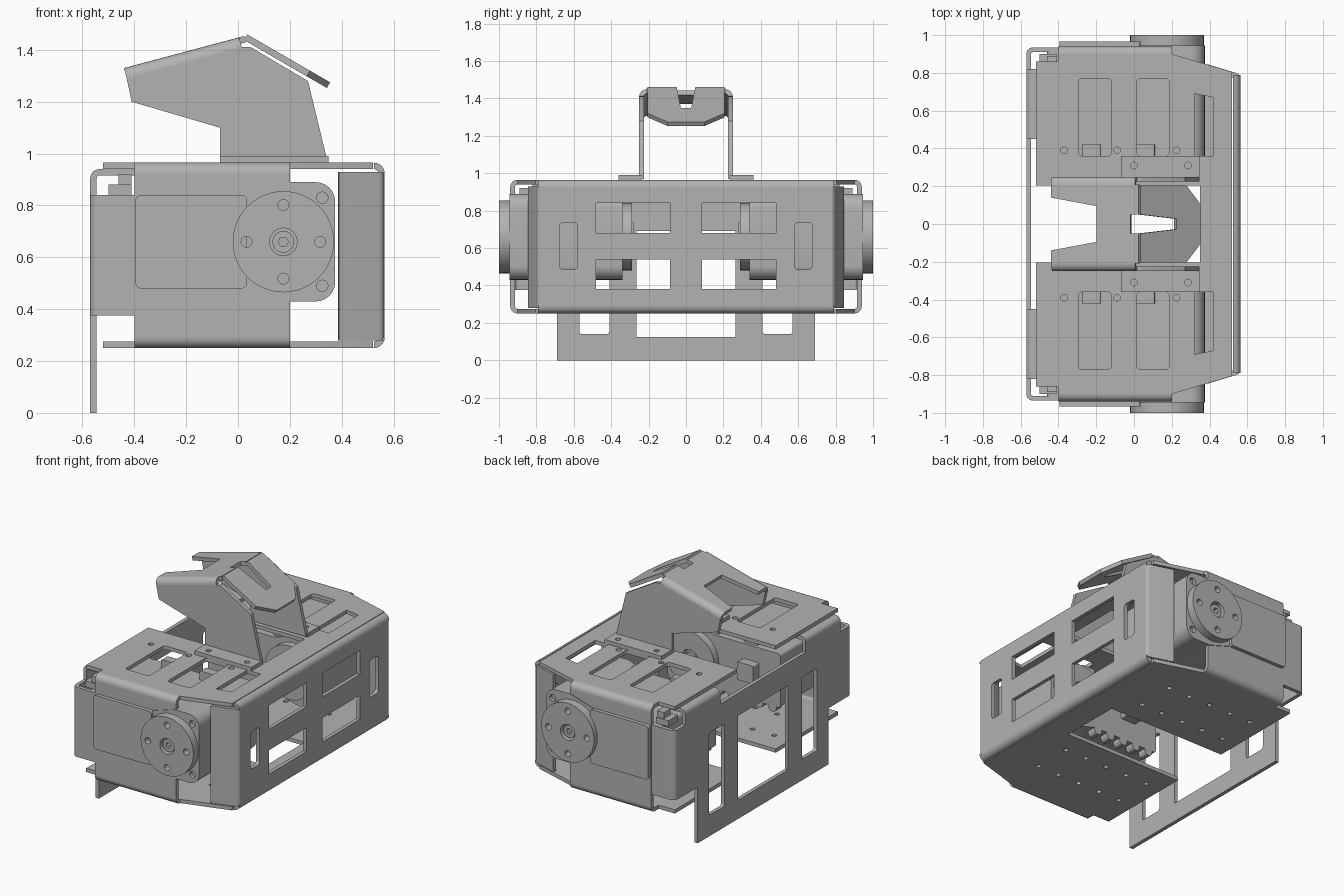
import bpy, bmesh
from math import sin, cos, pi, radians
from mathutils import Matrix, Vector

cube = bpy.data.objects.get("Cube")
if cube:
    bpy.data.objects.remove(cube, do_unlink=True)

grey = bpy.data.materials.new("satin grey metal")
grey.use_nodes = True
GREY = (0.45, 0.45, 0.45, 1)
grey.diffuse_color = GREY
grey.node_tree.nodes["Principled BSDF"].inputs["Base Color"].default_value = GREY

X, Y, Z = Vector((1, 0, 0)), Vector((0, 1, 0)), Vector((0, 0, 1))
AXES = {"x": (Y, Z, X), "y": (X, Z, Y), "z": (X, Y, Z)}
T = 0.025  # sheet thickness
made = []


def sheet(name, loops, origin, u, v, depth):
    """Outline with holes, drawn along u and v and thickened evenly about origin."""
    curve = bpy.data.curves.new(name, "CURVE")
    curve.dimensions, curve.fill_mode, curve.extrude = "2D", "BOTH", depth / 2
    for loop in loops:
        spline = curve.splines.new("POLY")
        spline.points.add(len(loop) - 1)
        for p, (a, b) in zip(spline.points, loop):
            p.co = (a, b, 0, 1)
        spline.use_cyclic_u = True
    temp = bpy.data.objects.new(name + "_outline", curve)
    bpy.context.collection.objects.link(temp)
    bpy.context.view_layer.update()
    mesh = bpy.data.meshes.new_from_object(
        temp.evaluated_get(bpy.context.evaluated_depsgraph_get()))
    bpy.data.objects.remove(temp, do_unlink=True)
    frame = Matrix((u, v, u.cross(v))).transposed().to_4x4()
    frame.translation = origin
    mesh.transform(frame)
    bm = bmesh.new()
    bm.from_mesh(mesh)
    bmesh.ops.remove_doubles(bm, verts=bm.verts, dist=1e-5)
    bmesh.ops.recalc_face_normals(bm, faces=bm.faces)
    bm.to_mesh(mesh)
    bm.free()
    mesh.materials.clear()
    mesh.materials.append(grey)
    ob = bpy.data.objects.new(name, mesh)
    bpy.context.collection.objects.link(ob)
    made.append(ob)


def slab(name, loops, axis, lo, hi):
    u, v, n = AXES[axis]
    sheet(name, loops, n * ((lo + hi) / 2), u, v, abs(hi - lo))


def arc(u, v, r, a0, a1, n=6):
    return [(u + r * cos(radians(a0 + (a1 - a0) * i / n)),
             v + r * sin(radians(a0 + (a1 - a0) * i / n))) for i in range(n + 1)]


def circle(u, v, r, n=32):
    return arc(u, v, r, 0, 360, n)[:-1]


def rect(u0, u1, v0, v1, r=0.0):
    if not r:
        return [(u0, v0), (u1, v0), (u1, v1), (u0, v1)]
    return (arc(u1 - r, v1 - r, r, 0, 90) + arc(u0 + r, v1 - r, r, 90, 180)
            + arc(u0 + r, v0 + r, r, 180, 270) + arc(u1 - r, v0 + r, r, 270, 360))


def bend(u, v, r, a0):
    """Quarter ring cross-section of a sheet bend."""
    return arc(u, v, r, a0, a0 + 90) + arc(u, v, r - T, a0 + 90, a0)


def flip(loop, s):
    return [(a, b * s) for a, b in loop]


def both(half):
    """Close a half outline, mirrored in its second coordinate."""
    return half + [(a, -b) for a, b in reversed(half)]


def swap(loop):
    return [(b, a) for a, b in loop]


# Main shell: top and bottom plates with a rear-open notch
R = 0.04
outline = both([(0.35, 0.205), (-0.52, 0.205), (-0.52, 0.86), (-0.4, 0.86),
                (-0.4, 0.9), (0.2, 0.9), (0.52, 0.805)])
outline = outline[1:7] + outline[7:13] + [(0.35, -0.205), (0.35, 0.205)]
top_holes, bottom_holes = [], []
for s in (1, -1):
    top_holes += [flip(h, s) for h in (
        rect(-0.295, -0.12, 0.36, 0.77, 0.02), rect(0.015, 0.185, 0.36, 0.77, 0.02),
        [(0.32, 0.36), (0.42, 0.36), (0.42, 0.67), (0.32, 0.69)],
        circle(-0.37, 0.39, 0.018, 12), circle(-0.09, 0.39, 0.018, 12),
        circle(0.225, 0.39, 0.018, 12))]
    bottom_holes += [circle(-0.4 + 0.16 * i, s * y, 0.016, 12)
                     for i in range(5) for y in (0.36, 0.62)]
slab("shell_top", [outline] + top_holes, "z", 0.94, 0.965)
slab("shell_bottom", [outline] + bottom_holes, "z", 0.25, 0.275)

# Main shell: windowed end plate and its bends
windows = []
for s in (1, -1):
    windows += [swap(flip(swap(h), s)) for h in (
        rect(0.085, 0.48, 0.68, 0.84), rect(0.085, 0.48, 0.38, 0.54),
        rect(0.58, 0.675, 0.485, 0.735, 0.02))]
slab("shell_end", [rect(-0.78, 0.78, 0.25 + R, 0.965 - R)] + windows, "x", 0.54, 0.565)
slab("shell_top_bend", [bend(0.525, 0.965 - R, R, 0)], "y", -0.79, 0.79)
slab("shell_bottom_bend", [bend(0.525, 0.25 + R, R, 270)], "y", -0.79, 0.79)

for s, side in ((-1, "front"), (1, "rear")):
    # Slanted end lips and side flanges of the shell
    lip = arc(0.535, 0.77, 0.03, 0, 75) + [(0.39, 0.845), (0.385, 0.822), (0.54, 0.77)]
    slab(side + "_end_lip", [flip(lip, s)], "z", 0.28, 0.93)
    slab(side + "_side_flange", [rect(-0.4, 0.2, 0.25 + R, 0.965 - R)], "y",
         s * 0.915, s * 0.94)
    for z, a, part in ((0.965 - R, 0, "top"), (0.25 + R, 270, "bottom")):
        loop = [(y * s, v) for y, v in bend(0.94 - R, z, R, a)]
        slab(f"{side}_{part}_flange_bend", [loop], "x", -0.4, 0.2)

    # Servo case, raised cover and round drive end
    slab(side + "_servo_case", [rect(-0.46, 0.3, 0.48, 0.84, 0.02)], "y", s * 0.34, s * 0.93)
    slab(side + "_servo_cover", [rect(-0.395, 0.035, 0.48, 0.84, 0.02)], "y",
         s * 0.9, s * 0.965)
    drive = (arc(0.3, 0.815, 0.075, 0, 90) + [(0.19, 0.89), (0.03, 0.84), (0.03, 0.48), (0.19, 0.43)]
             + arc(0.3, 0.505, 0.075, 270, 360))
    slab(side + "_servo_drive_end", [drive], "y", s * 0.34, s * 0.92)
    slab(side + "_servo_drive_cap", [drive] + [circle(0.325, z, 0.022, 16) for z in (0.83, 0.49)],
         "y", s * 0.92, s * 0.945)
    slab(side + "_servo_corner", [rect(-0.5, -0.41, 0.84, 0.88)], "y", s * 0.8, s * 0.9)
    slab(side + "_servo_corner_step", [rect(-0.46, -0.41, 0.88, 0.92)], "y", s * 0.82, s * 0.89)

    # Drive horn, centre screw and inner idler
    cx, cz = 0.175, 0.66
    holes = [circle(cx + 0.142 * cos(k * pi / 2), cz + 0.142 * sin(k * pi / 2), 0.021, 16)
             for k in range(4)]
    slab(side + "_horn", [circle(cx, cz, 0.195, 48), circle(cx, cz, 0.053, 24)] + holes,
         "y", s * 0.94, s)
    slab(side + "_horn_screw", [circle(cx, cz, 0.042, 24), circle(cx, cz, 0.02, 6)], "y",
         s * 0.94, s * 0.985)
    slab(side + "_idler", [circle(cx, cz, 0.18, 40), circle(cx, cz, 0.06, 24)], "y",
         s * 0.29, s * 0.34)
    slab(side + "_idler_screw", [circle(cx, cz, 0.04, 24)], "y", s * 0.3, s * 0.34)

    # Cable sockets and small bosses on the inner half
    for i, x in enumerate((-0.225, 0.06)):
        slab(f"{side}_socket_{i + 1}", [rect(x - 0.05, x + 0.05, 0.83, 0.9, 0.01)], "y",
             s * 0.36, s * 0.42)
    slab(side + "_inner_plug", [rect(-0.3, -0.18, 0.62, 0.74, 0.01)], "y", s * 0.28, s * 0.34)
    for i in range(5):
        slab(f"{side}_boss_{i + 1}", [circle(-0.4 + 0.1 * i, 0.47, 0.03, 12)], "y",
             s * 0.34, s * 0.4)

    # Wrapped side flange and top tab of the back plate
    slab(side + "_back_wrap", [rect(-0.54, -0.4, 0.375, 0.84)], "y", s * 0.91, s * 0.935)
    slab(side + "_back_wrap_bend", [flip(bend(-0.535, 0.9, 0.035, 90), s)], "z", 0.375, 0.84)
    slab(side + "_back_tab", [rect(-0.535, -0.4, 0.915, 0.94)], "y", s * 0.45, s * 0.82)
    slab(side + "_back_tab_bend", [bend(-0.535, 0.905, 0.035, 90)], "y", s * 0.45, s * 0.82)

# Back plate with legs and openings
half = [(0, 0.69), (0.375, 0.69), (0.375, 0.9), (0.84, 0.9), (0.84, 0.82),
        (0.905, 0.82), (0.905, 0.45), (0.84, 0.45)]
gaps = [rect(-0.265, 0.265, 0.125, 0.69)]
gaps += [rect(min(s * 0.41, s * 0.57), max(s * 0.41, s * 0.57), 0.14, 0.69, 0.015) for s in (1, -1)]
slab("back_plate", [swap(both(half))] + gaps, "x", -0.57, -0.545)

# Raised hood: sloped roof with notch and slot
slope = (Vector((0.01, 0, 1.45)) - Vector((-0.44, 0, 1.33))).normalized()
normal = slope.cross(Y)
length = 0.48
start = Vector((-0.44, 0, 1.33))
roof = both([(0.25, 0.095), (0, 0.14), (0, 0.21), (length, 0.21),
             (length, 0.05), (length - 0.045, 0.05)])
sheet("hood_roof", [roof], start - normal * T / 2, slope, Y, T)
for s, side in ((-1, "front"), (1, "rear")):
    loop = [(s * a, b) for a, b in bend(0.21, -R, R, 0)]
    sheet(side + "_hood_bend", [loop], start + slope * (length / 2 - 0.01), Y, normal, length - 0.02)
    # Hood side walls and mounting feet
    wall = [(-0.07, 0.97), (-0.07, 1.1), (-0.41, 1.2), (-0.43, 1.292), (0.02, 1.412),
            (0.05, 1.41), (0.27, 1.28), (0.345, 0.97)]
    slab(side + "_hood_wall", [wall], "y", s * 0.225, s * 0.25)
    foot = [rect(-0.07, 0.35, 0.235, 0.36), circle(0, 0.31, 0.018, 12), circle(0.285, 0.31, 0.018, 12)]
    slab(side + "_hood_foot", [flip(h, s) for h in foot], "z", 0.965, 0.99)

# Hood visor sloping down, with tapered slot
down = Vector((0.32, 0, -0.185)).normalized()
visor = both([(0.22, 0.028), (0, 0.05), (0, 0.205), (0.28, 0.205), (0.37, 0.1)])
visor = both([(0.0, 0.05), (0.0, 0.205), (0.28, 0.205), (0.37, 0.1)])
visor = visor + [(0.22, -0.028), (0.22, 0.028)]
sheet("hood_visor", [visor], Vector((0.035, 0, 1.46)) - down.cross(Y) * T / 2, down, Y, T)

# Smooth the rounded bends while keeping corners crisp
bpy.ops.object.select_all(action="DESELECT")
for ob in made:
    ob.select_set(True)
bpy.context.view_layer.objects.active = made[0]
bpy.ops.object.shade_smooth_by_angle(angle=radians(30))
